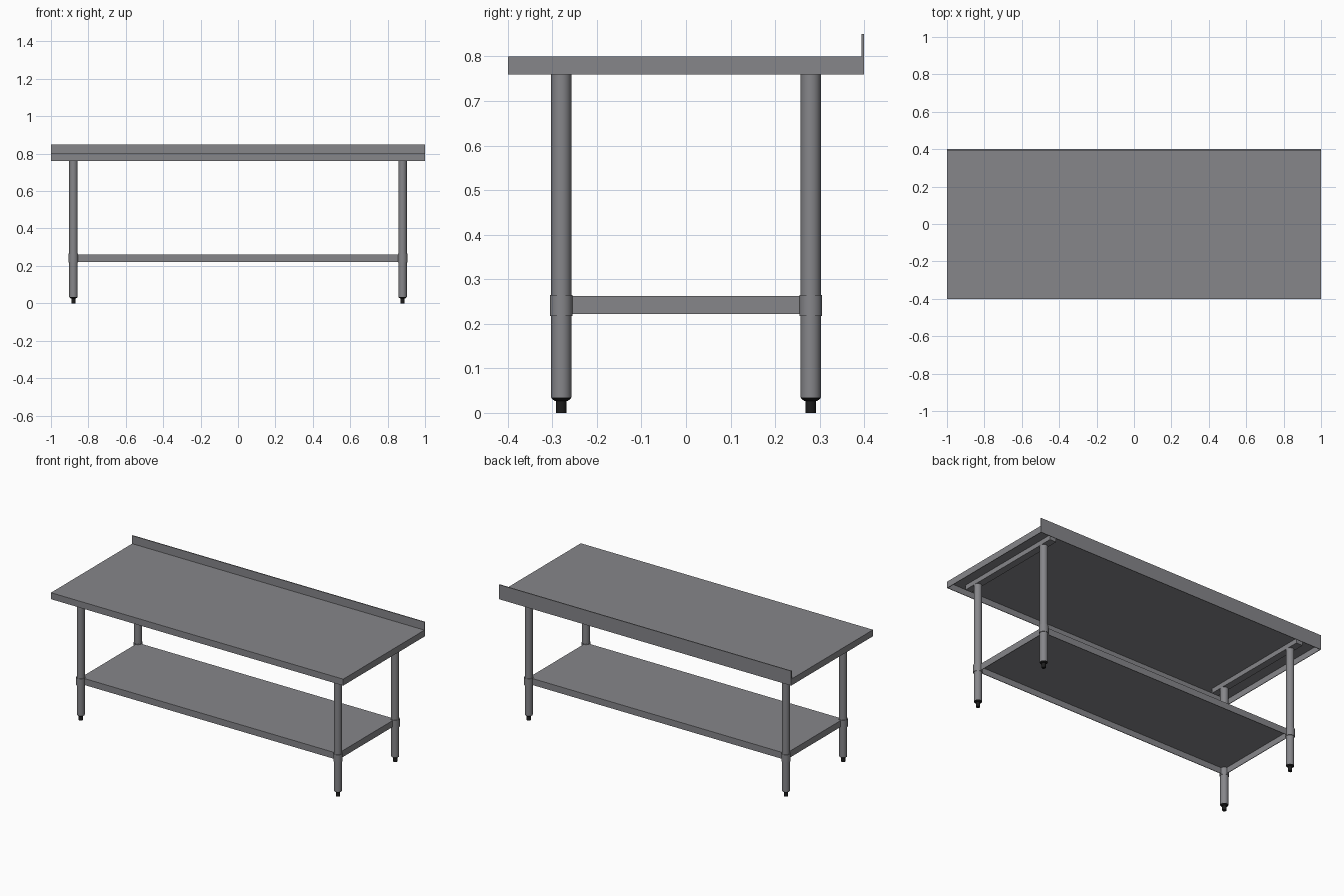
import bpy
import bmesh
from math import pi, cos, sin

cube = bpy.data.objects.get("Cube")
if cube:
    bpy.data.objects.remove(cube, do_unlink=True)


def material(name, rgb):
    mat = bpy.data.materials.new(name)
    mat.use_nodes = True
    color = (*rgb, 1.0)
    mat.diffuse_color = color
    mat.node_tree.nodes["Principled BSDF"].inputs["Base Color"].default_value = color
    return mat


STEEL = material("brushed steel", (0.24, 0.24, 0.255))
BLACK = material("black rubber", (0.012, 0.012, 0.012))


def make_object(name, bm, mat):
    bmesh.ops.recalc_face_normals(bm, faces=bm.faces)
    mesh = bpy.data.meshes.new(name)
    bm.to_mesh(mesh)
    bm.free()
    mesh.materials.append(mat)
    obj = bpy.data.objects.new(name, mesh)
    bpy.context.collection.objects.link(obj)
    return obj


def box(name, low, high, mat, open_bottom=False, sheet=0.005):
    """Axis-aligned box, or a folded sheet tray when its bottom is open."""
    bm = bmesh.new()
    bmesh.ops.create_cube(bm, size=1)
    for v in bm.verts:
        v.co = [a if c < 0 else b for c, a, b in zip(v.co, low, high)]
    if open_bottom:
        bm.normal_update()
        bottom = [f for f in bm.faces if f.normal.z < -0.9]
        bmesh.ops.delete(bm, geom=bottom, context="FACES_ONLY")
    obj = make_object(name, bm, mat)
    if open_bottom:
        fold = obj.modifiers.new("Sheet thickness", "SOLIDIFY")
        fold.thickness = sheet
        fold.offset = -1
    return obj


def turned(name, profile, x, y, mat, sides=32):
    """Closed solid turned around a vertical axis from (radius, height) points."""
    bm = bmesh.new()
    rings = [[bm.verts.new((x + r * cos(2 * pi * i / sides),
                            y + r * sin(2 * pi * i / sides), z))
              for i in range(sides)] for r, z in profile]
    for a, b in zip(rings, rings[1:]):
        for i in range(sides):
            j = (i + 1) % sides
            bm.faces.new((a[i], a[j], b[j], b[i]))
    bm.faces.new(rings[0])
    bm.faces.new(rings[-1])
    obj = make_object(name, bm, mat)
    bpy.ops.object.select_all(action="DESELECT")
    bpy.context.view_layer.objects.active = obj
    obj.select_set(True)
    bpy.ops.object.shade_smooth_by_angle()
    return obj


LEG_X, LEG_Y = 0.88, 0.28
TOP, RIM = 0.80, 0.76

# Worktop with folded rims and a raised back edge
box("worktop", (-1, -0.4, RIM), (1, 0.4, TOP), STEEL, open_bottom=True)
box("backsplash", (-1, 0.394, TOP - 0.002), (1, 0.4, 0.85), STEEL)

# Lower shelf tray
box("shelf", (-LEG_X, -LEG_Y, 0.222), (LEG_X, LEG_Y, 0.262), STEEL, open_bottom=True)

for sx, side in ((-1, "right"), (1, "left")):
    # Cross rail under the worktop joining each pair of legs
    x = sx * LEG_X
    box(f"{side}_rail", (x - 0.022, -0.36, 0.767), (x + 0.022, 0.36, 0.796), STEEL)

    # Legs with shelf collars and adjustable feet
    for sy, end in ((-1, "front"), (1, "back")):
        y = sy * LEG_Y
        tag = f"{end}_{side}"
        turned(f"{tag}_leg", [(0.0225, 0.034), (0.0225, 0.768)], x, y, STEEL)
        turned(f"{tag}_collar", [(0.0255, 0.217), (0.0255, 0.265)], x, y, STEEL)
        turned(f"{tag}_foot", [(0.0115, 0), (0.0115, 0.027), (0.015, 0.027),
                               (0.0215, 0.032), (0.0215, 0.037)], x, y, BLACK)
